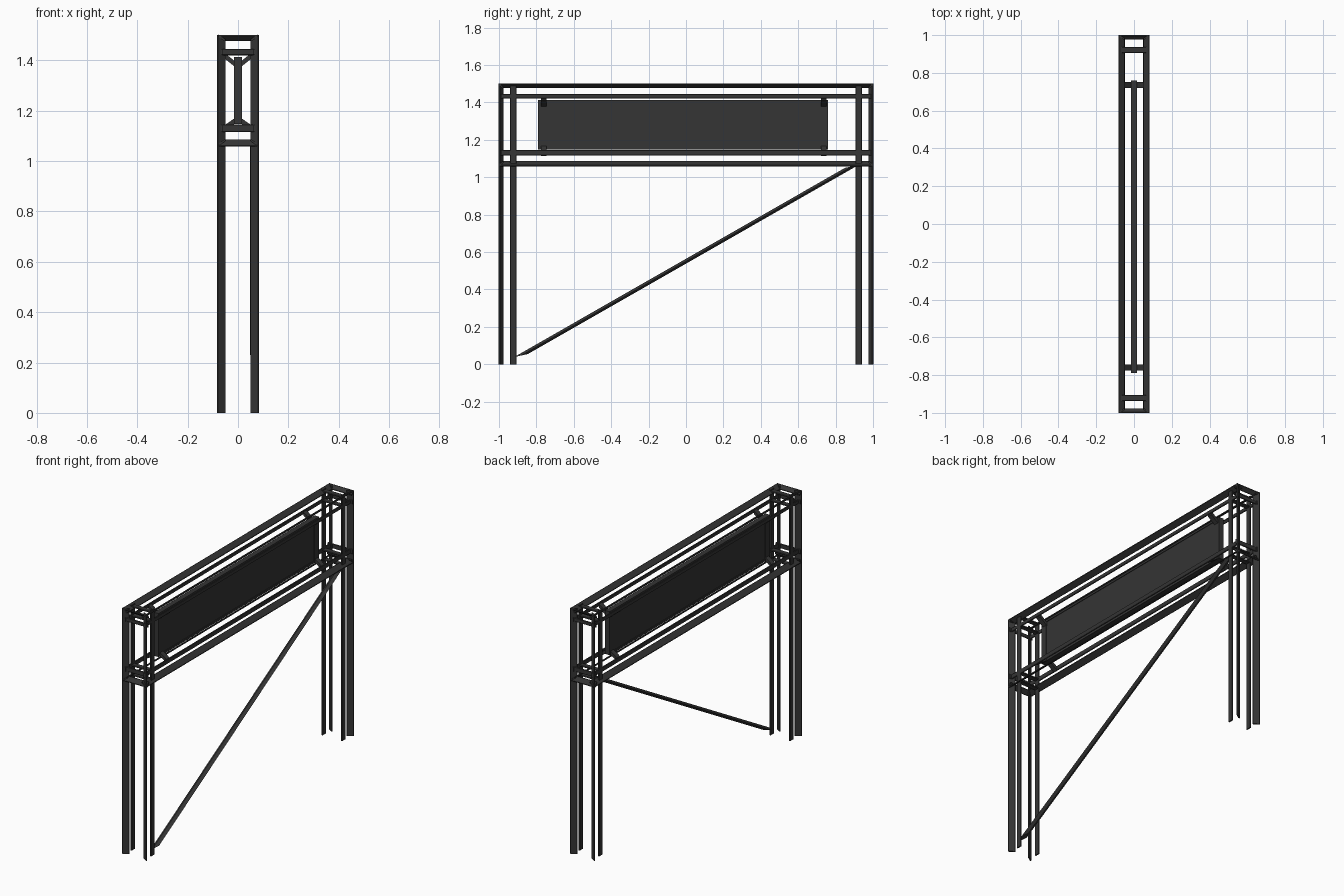
import bpy, bmesh
from mathutils import Vector

if "Cube" in bpy.data.objects:
    bpy.data.objects.remove(bpy.data.objects["Cube"])

dark = bpy.data.materials.new("dark_steel")
dark.diffuse_color = (0.035, 0.035, 0.035, 1)
dark.use_nodes = True
dark.node_tree.nodes["Principled BSDF"].inputs["Base Color"].default_value = dark.diffuse_color


def prism(name, section, sweep):
    """Closed prism: a polygon in space swept along a vector."""
    bm = bmesh.new()
    face = bm.faces.new([bm.verts.new(p) for p in section])
    new = bmesh.ops.extrude_face_region(bm, geom=[face])["geom"]
    bmesh.ops.translate(bm, vec=sweep, verts=[v for v in new if isinstance(v, bmesh.types.BMVert)])
    bmesh.ops.recalc_face_normals(bm, faces=bm.faces)
    me = bpy.data.meshes.new(name)
    bm.to_mesh(me)
    bm.free()
    me.materials.append(dark)
    ob = bpy.data.objects.new(name, me)
    bpy.context.collection.objects.link(ob)
    return ob


def strip(name, a, b, sweep, t=0.008):
    """Flat bar whose section runs from a to b, swept along its length."""
    a, b, sweep = Vector(a), Vector(b), Vector(sweep)
    n = (b - a).cross(sweep).normalized() * t / 2
    u = (b - a).normalized() * t / 3
    return prism(name, [a, a + u + n, b - u + n, b, b - u - n, a + u - n], sweep)


def box(name, lo, hi):
    x, y, z = lo
    X, Y, Z = hi
    return prism(name, [(x, y, z), (X, y, z), (X, Y, z), (x, Y, z)], (0, 0, Z - z))


XO, XI, XM = 0.083, 0.049, 0.066

# Posts: slanted corner strips and flat inner strips at each end
for sx in (-1, 1):
    for sy in (-1, 1):
        strip("corner_post", (sx * XO, sy, 0), (sx * XI, sy * 0.977, 0), (0, 0, 1.5))
        strip("inner_post", (sx * XM, sy * 0.94, 0), (sx * XM, sy * 0.905, 0), (0, 0, 1.5))

    # Long beams
    strip("top_beam", (sx * XO, -1, 1.5), (sx * XI, -1, 1.478), (0, 2, 0))
    strip("upper_beam", (sx * XM, -1, 1.445), (sx * XM, -1, 1.42), (0, 2, 0))
    strip("middle_beam", (sx * XM, -1, 1.145), (sx * XM, -1, 1.115), (0, 2, 0))
    strip("lower_beam", (sx * XO, -1, 1.06), (sx * XI, -1, 1.085), (0, 2, 0))

# Short cross bars joining the two sides
for sy in (-1, 1):
    w = (2 * XO, 0, 0)
    strip("end_top_bar", (-XO, sy, 1.5), (-XO, sy * 0.977, 1.478), w)
    strip("end_upper_bar", (-XO, sy * 0.988, 1.445), (-XO, sy * 0.988, 1.42), w)
    strip("end_middle_bar", (-XO, sy * 0.988, 1.145), (-XO, sy * 0.988, 1.115), w)
    strip("end_lower_bar", (-XO, sy, 1.058), (-XO, sy * 0.977, 1.085), w)
    for z in (1.489, 1.432, 1.13, 1.072):
        strip("inner_bar", (-XM, sy * 0.938, z), (-XM, sy * 0.905, z), (2 * XM, 0, 0))

# Long diagonal brace on the right side, diamond section cut level with the ends
prism("diagonal_brace",
      [(0.083, -0.88, 0.047), (XM, -0.92, 0.038), (0.049, -0.88, 0.047), (XM, -0.845, 0.055)],
      (-0.002, 1.77, 1.012))

# Hanging panel with rails and end bars
box("panel", (-0.012, -0.75, 1.16), (0.012, 0.72, 1.40))
for z in (1.147, 1.40):
    box("panel_rail", (-0.016, -0.75, z), (0.016, 0.72, z + 0.013))
for y in (-0.79, 0.717):
    box("panel_end_bar", (-0.016, y, 1.147), (0.016, y + 0.043, 1.413))

# Slanted brackets holding the panel to the beams
for y in (-0.775, 0.721):
    for sx in (-1, 1):
        for z0, z1, h in ((1.425, 1.385, 0.022), (1.125, 1.16, 0.022)):
            prism("panel_bracket",
                  [(sx * 0.062, y, z0 - h / 2), (sx * 0.062, y, z0 + h / 2),
                   (sx * 0.012, y, z1 + h / 2), (sx * 0.012, y, z1 - h / 2)],
                  (0, 0.03, 0))
